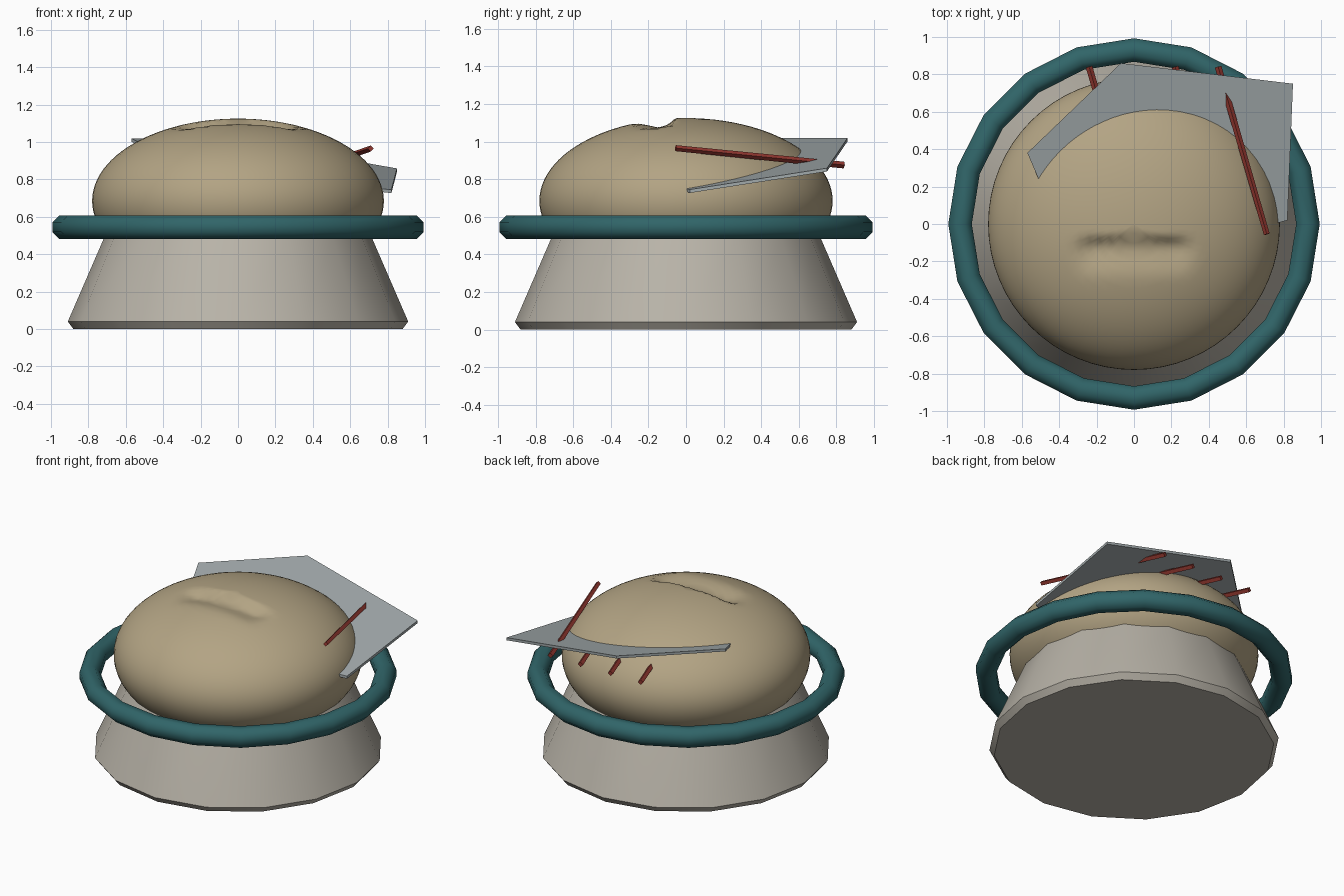
import bpy, bmesh, math
from mathutils import Vector

if "Cube" in bpy.data.objects:
    bpy.data.objects.remove(bpy.data.objects["Cube"])


def paint(ob, rgb):
    m = bpy.data.materials.new(ob.name + "_colour")
    m.diffuse_color = (*rgb, 1)
    m.use_nodes = True
    m.node_tree.nodes["Principled BSDF"].inputs["Base Color"].default_value = m.diffuse_color
    ob.data.materials.append(m)


def finish(name, bm, rgb, angle=None):
    bmesh.ops.recalc_face_normals(bm, faces=bm.faces)
    me = bpy.data.meshes.new(name)
    bm.to_mesh(me)
    bm.free()
    ob = bpy.data.objects.new(name, me)
    bpy.context.collection.objects.link(ob)
    paint(ob, rgb)
    if angle:
        bpy.ops.object.select_all(action='DESELECT')
        ob.select_set(True)
        bpy.context.view_layer.objects.active = ob
        bpy.ops.object.shade_smooth_by_angle(angle=math.radians(angle))
    return ob


def lathe(bm, profile, sides, closed=False):
    rings = [[bm.verts.new((r * math.cos(2 * math.pi * i / sides),
                            r * math.sin(2 * math.pi * i / sides), z))
              for i in range(sides)] for r, z in profile]
    pairs = list(zip(rings, rings[1:] + rings[:1])) if closed else list(zip(rings, rings[1:]))
    for a, b in pairs:
        for i in range(sides):
            j = (i + 1) % sides
            bm.faces.new((a[i], a[j], b[j], b[i]))
    if not closed:
        bm.faces.new(rings[0])
        bm.faces.new(rings[-1])


# Flared base
bm = bmesh.new()
lathe(bm, [(0.88, 0.0), (0.91, 0.04), (0.715, 0.49), (0.68, 0.56)], 16)
finish("base", bm, (0.48, 0.45, 0.39), 40)

# Rounded dome with a shallow slot pressed into the top
bm = bmesh.new()
bmesh.ops.create_uvsphere(bm, u_segments=64, v_segments=48, radius=1)
for v in bm.verts:
    v.co = Vector((v.co.x * 0.78, v.co.y * 0.78, 0.685 + v.co.z * 0.44))
    x, y = abs(v.co.x), v.co.y
    if v.co.z > 0.9:
        across = min(max((0.33 - x) / 0.1, 0), 1)
        along = min((y + 0.27) / 0.13, (-0.06 - y) / 0.05, 1)
        v.co.z -= 0.045 * across * max(along, 0)
finish("dome", bm, (0.45, 0.37, 0.23), 60)

# Floating ring
bm = bmesh.new()
t = 0.068
lathe(bm, [(0.93 + t * math.cos(math.pi * (2 * k + 1) / 8),
            0.545 + t * math.sin(math.pi * (2 * k + 1) / 8)) for k in range(8)], 20, True)
finish("ring", bm, (0.03, 0.13, 0.14), 50)

# Tilted crescent brim, its inner edge buried in the dome
outer = [(-0.57, 0.38), (-0.32, 0.62), (-0.07, 0.86), (0.39, 0.805), (0.85, 0.75),
         (0.835, 0.38), (0.82, 0.02)]
inner = [(-0.51, 0.24), (-0.40, 0.37), (-0.15, 0.50), (0.15, 0.54), (0.45, 0.46),
         (0.63, 0.25), (0.75, 0.0)]


def tilt(p):
    d = 0.69 * (p[0] + 0.07) - 0.72 * (p[1] - 0.86)
    return Vector((p[0], p[1], 1.02 - 0.226 * d))


bm = bmesh.new()
o = [bm.verts.new(tilt(p)) for p in outer]
n = [bm.verts.new(tilt(p)) for p in inner]
for i in range(len(o) - 1):
    bm.faces.new((o[i], n[i], n[i + 1], o[i + 1]))
ext = bmesh.ops.extrude_face_region(bm, geom=bm.faces[:])
for v in ext["geom"]:
    if isinstance(v, bmesh.types.BMVert):
        v.co.z -= 0.018
# the extruded faces form the underside; restore the upper surface
for i in range(len(o) - 1):
    if not bm.faces.get((o[i], n[i], n[i + 1], o[i + 1])):
        bm.faces.new((o[i], n[i], n[i + 1], o[i + 1]))
finish("brim", bm, (0.36, 0.40, 0.41), 30)

# Four parallel sticks running through dome and brim
start, end = Vector((0.71, -0.055, 0.965)), Vector((0.45, 0.84, 0.875))
axis = end - start
turn = axis.to_track_quat('Z', 'Y').to_matrix().to_4x4()
for k in range(4):
    bm = bmesh.new()
    bmesh.ops.create_cone(bm, cap_ends=True, segments=4, radius1=0.016, radius2=0.018,
                          depth=axis.length)
    bmesh.ops.transform(bm, matrix=turn, verts=bm.verts)
    bmesh.ops.translate(bm, vec=(start + end) / 2 - Vector((0.23 * k, 0, 0)), verts=bm.verts)
    finish("stick_%d" % (k + 1), bm, (0.30, 0.04, 0.03))
